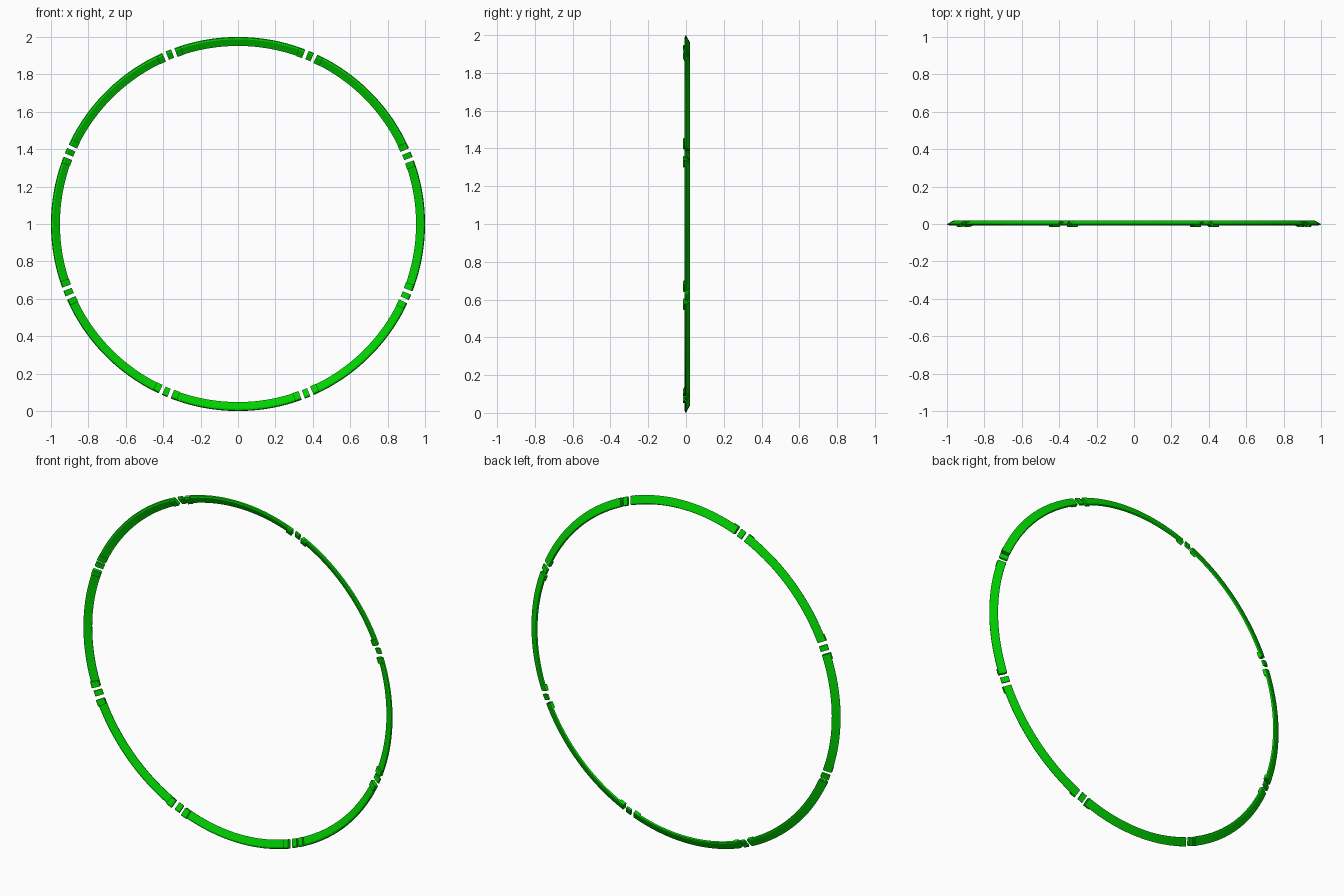
import bpy, bmesh, math

if "Cube" in bpy.data.objects:
    bpy.data.objects.remove(bpy.data.objects["Cube"], do_unlink=True)

green = bpy.data.materials.new("bright_green")
green.use_nodes = True
colour = (0.0, 0.64, 0.0, 1.0)
green.diffuse_color = colour
green.node_tree.nodes["Principled BSDF"].inputs["Base Color"].default_value = colour

# Cross-section as (radius, y): a thin dish-shaped band with a bevelled outer rim
BAND = [(0.987, -0.007), (0.996, -0.006), (1.0, 0.0), (0.963, 0.02),
        (0.957, 0.02), (0.952, 0.012)]
# The clamp is the same band moved forward
CLAMP = [(r - 0.002, y - 0.010) for r, y in BAND]


def sweep(name, profile, start, end, steps):
    """Sweep a closed profile round the ring between two angles in degrees."""
    bm = bmesh.new()
    rings = []
    for i in range(steps + 1):
        a = math.radians(start + (end - start) * i / steps)
        rings.append([bm.verts.new((r * math.cos(a), y, 1 + r * math.sin(a)))
                      for r, y in profile])
    n = len(profile)
    for p, q in zip(rings, rings[1:]):
        for j in range(n):
            k = (j + 1) % n
            bm.faces.new((p[j], p[k], q[k], q[j]))
    bm.faces.new(rings[0])
    bm.faces.new(rings[-1][::-1])
    bmesh.ops.recalc_face_normals(bm, faces=bm.faces)
    mesh = bpy.data.meshes.new(name)
    bm.to_mesh(mesh)
    bm.free()
    mesh.materials.append(green)
    obj = bpy.data.objects.new(name, mesh)
    bpy.context.collection.objects.link(obj)
    bpy.ops.object.select_all(action='DESELECT')
    obj.select_set(True)
    bpy.context.view_layer.objects.active = obj
    bpy.ops.object.shade_smooth_by_angle(angle=math.radians(20))


TURN = -0.6         # small clockwise turn of the whole pattern, in degrees
HALF_GAP = 2.0      # degrees from gap centre to arc end
CLAMP_END = 4.0     # degrees from gap centre to far side of clamp

for i in range(8):
    mid = 45 * i + TURN
    gap = mid + 22.5
    # Long arc with a raised clamp at each end
    sweep(f"arc_{i + 1}", BAND, mid - 22.5 + HALF_GAP + 0.1, gap - HALF_GAP - 0.1, 24)
    for side, s in (("before", -1), ("after", 1)):
        sweep(f"clamp_{side}_gap_{i + 1}", CLAMP, gap + s * HALF_GAP, gap + s * CLAMP_END, 3)
    # Small link floating in the middle of the gap
    sweep(f"link_{i + 1}", BAND, gap - 0.9, gap + 0.9, 2)
